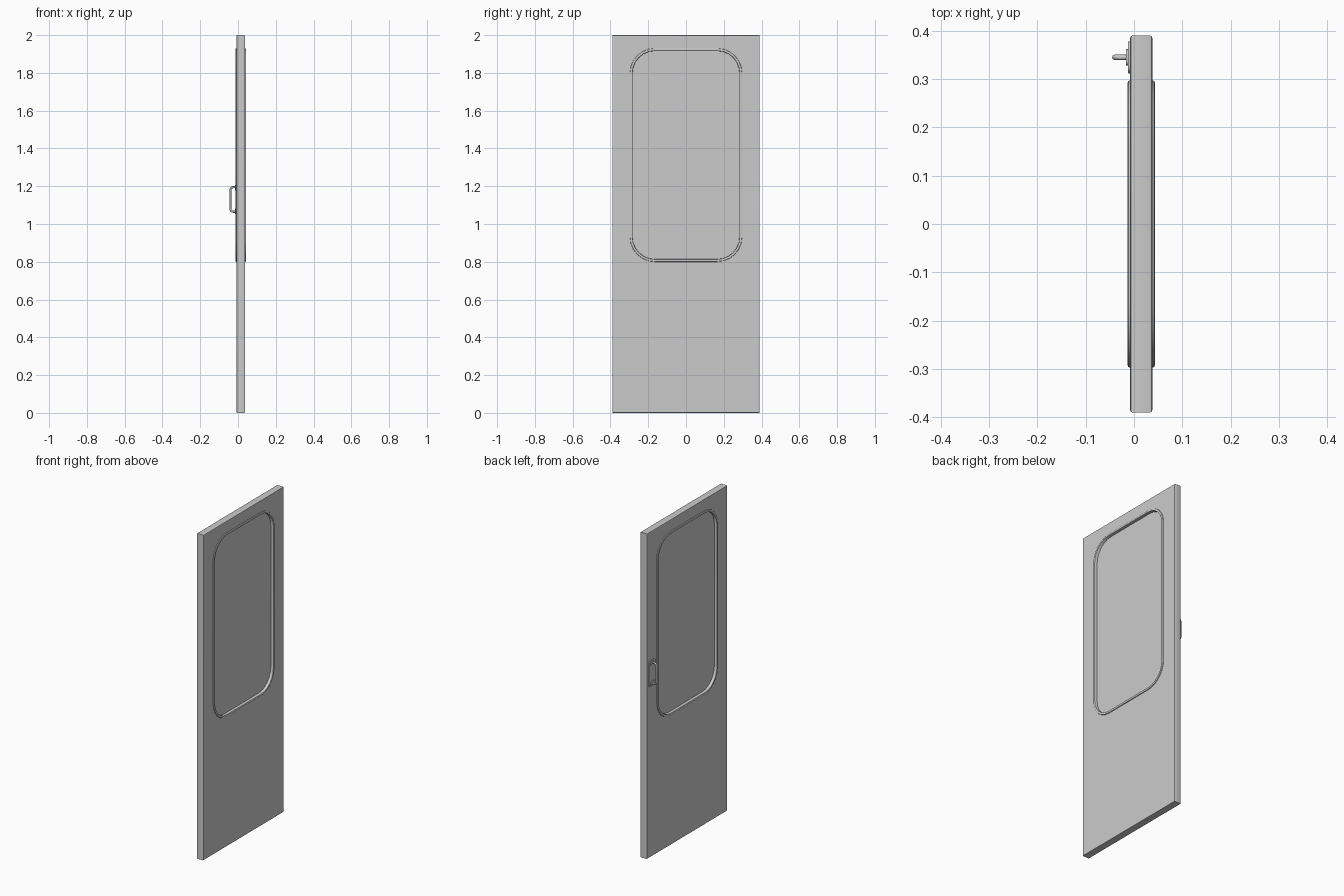
import bpy, math
from mathutils import Vector

if "Cube" in bpy.data.objects:
    bpy.data.objects.remove(bpy.data.objects["Cube"])


def rounded_rect(cy, cz, hw, hh, r, seg):
    """Outline points; r = 0 gives a plain rectangle."""
    pts = []
    for k, (sy, sz) in enumerate([(1, 1), (-1, 1), (-1, -1), (1, -1)]):
        c = Vector((cy + sy * (hw - r), cz + sz * (hh - r)))
        for i in range(seg + 1 if r > 0 else 1):
            a = math.radians(90 * k + 90 * i / seg)
            pts.append(c + r * Vector((math.cos(a), math.sin(a))))
    return pts


def finish(ob, angle=35):
    bpy.ops.object.select_all(action='DESELECT')
    ob.select_set(True)
    bpy.context.view_layer.objects.active = ob
    bpy.ops.object.convert(target='MESH')
    bpy.ops.object.shade_smooth_by_angle(angle=math.radians(angle))


def slab(name, x0, x1, bevel, outer, hole=None, seg=6):
    """Bevelled plate in the YZ plane; outer and hole are (cy, cz, half w, half h, radius)."""
    cu = bpy.data.curves.new(name, 'CURVE')
    cu.dimensions = '2D'
    cu.fill_mode = 'BOTH'
    cu.extrude = (x1 - x0) / 2 - bevel
    cu.bevel_depth = bevel
    cu.bevel_resolution = 1
    for shape, d in ((outer, -bevel), (hole, bevel)):
        if shape is None:
            continue
        cy, cz, hw, hh, r = shape
        pts = rounded_rect(cy, cz, hw + d, hh + d, r + d if r > 0 else 0, seg)
        sp = cu.splines.new('POLY')
        sp.points.add(len(pts) - 1)
        for p, co in zip(sp.points, pts):
            p.co = (co.x, co.y, 0, 1)
        sp.use_cyclic_u = True
    ob = bpy.data.objects.new(name, cu)
    bpy.context.collection.objects.link(ob)
    ob.rotation_euler = (math.pi / 2, 0, math.pi / 2)
    ob.location.x = (x0 + x1) / 2
    finish(ob)
    return ob


WIN_Z = 1.365

# Door leaf with window opening
slab("door_panel", -0.008, 0.038, 0.005, (0, 1.0, 0.39, 1.0, 0),
     (0, WIN_Z, 0.288, 0.556, 0.122))

# Raised seal around the window, on both faces
slab("window_seal", -0.013, 0.043, 0.004, (0, WIN_Z, 0.297, 0.565, 0.131),
     (0, WIN_Z, 0.283, 0.551, 0.117))

# Window pane
slab("window_pane", 0.005, 0.025, 0.001, (0, WIN_Z, 0.286, 0.554, 0.12))

# Handle back plate
HY, HZ = 0.345, 1.13
slab("handle_plate", -0.0125, -0.006, 0.001, (HY, HZ, 0.033, 0.08, 0.015), seg=4)

# Handle mounts
for label, s in (("lower", -1), ("upper", 1)):
    slab("handle_mount_" + label, -0.0165, -0.011, 0.001,
         (HY, HZ + s * 0.062, 0.017, 0.014, 0.008), seg=4)

# Handle grip: C-shaped round bar
path = []
R, xo, xi, hh = 0.014, -0.040, -0.013, 0.065
for s in (1, -1):
    arc = [(xi, HZ + s * hh)]
    for i in range(5):
        a = math.radians(90 * i / 4)
        arc.append((xo + R - R * math.sin(a), HZ + s * (hh - R + R * math.cos(a))))
    path += arc if s == 1 else arc[::-1]
cu = bpy.data.curves.new("handle_grip", 'CURVE')
cu.dimensions = '3D'
cu.bevel_depth = 0.0055
cu.bevel_resolution = 2
cu.use_fill_caps = True
sp = cu.splines.new('POLY')
sp.points.add(len(path) - 1)
for p, (x, z) in zip(sp.points, path):
    p.co = (x, HY, z, 1)
grip = bpy.data.objects.new("handle_grip", cu)
bpy.context.collection.objects.link(grip)
finish(grip, 50)
